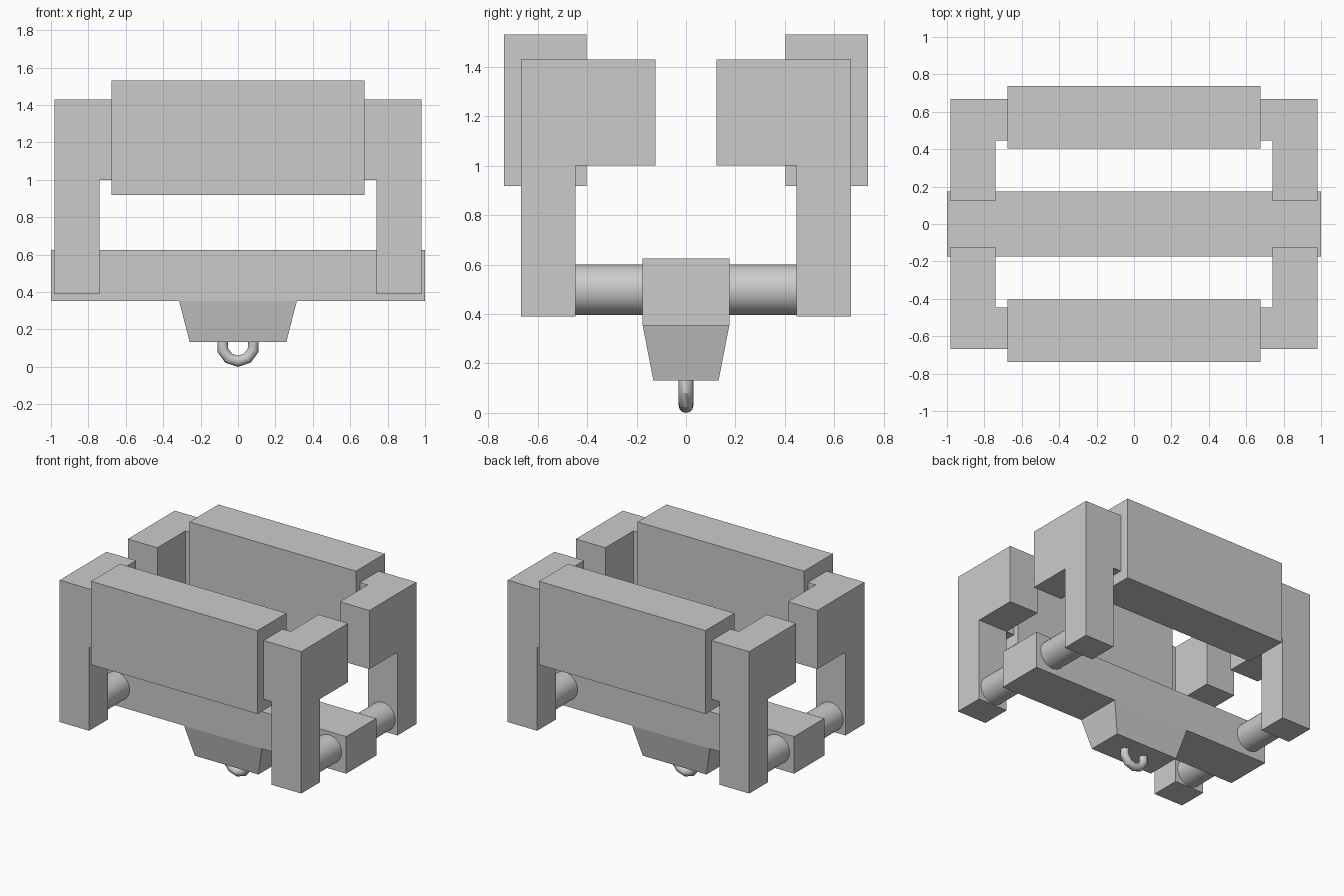
import bpy, bmesh
from math import radians

if "Cube" in bpy.data.objects:
    bpy.data.objects.remove(bpy.data.objects["Cube"])


def mesh_object(name, bm, mirror=(False, False)):
    bmesh.ops.recalc_face_normals(bm, faces=bm.faces)
    me = bpy.data.meshes.new(name)
    bm.to_mesh(me)
    bm.free()
    ob = bpy.data.objects.new(name, me)
    bpy.context.collection.objects.link(ob)
    if any(mirror):
        mod = ob.modifiers.new("Mirror", 'MIRROR')
        mod.use_axis = (mirror[0], mirror[1], False)
        mod.use_mirror_merge = False
    return ob


def box(bm, lo, hi):
    verts = bmesh.ops.create_cube(bm, size=1)["verts"]
    for v in verts:
        for i in range(3):
            v.co[i] = hi[i] if v.co[i] > 0 else lo[i]
    return verts


def pull_down(bm, faces, z):
    """Extrude faces straight down to height z and return the new bottom faces."""
    geom = bmesh.ops.extrude_face_region(bm, geom=faces, use_keep_orig=True)["geom"]
    for v in geom:
        if isinstance(v, bmesh.types.BMVert):
            v.co.z = z
    return [f for f in geom if isinstance(f, bmesh.types.BMFace)]


# central beam
bm = bmesh.new()
box(bm, (-1, -0.175, 0.353), (1, 0.175, 0.625))
mesh_object("central_beam", bm)

# tapered block under the beam
bm = bmesh.new()
for v in box(bm, (-0.315, -0.175, 0.132), (0.315, 0.175, 0.353)):
    if v.co.z < 0.2:
        v.co.x *= 0.258 / 0.315
        v.co.y *= 0.132 / 0.175
mesh_object("tapered_block", bm)

# side panels
bm = bmesh.new()
box(bm, (-0.675, 0.403, 0.918), (0.675, 0.737, 1.53))
mesh_object("side_panels", bm, (False, True))

# corner posts: L-shaped head (inward arm and panel tab), with the leg pulled down
bm = bmesh.new()
cells = [(0.74, 0.123, 0.98, 0.447), (0.74, 0.447, 0.98, 0.667), (0.675, 0.447, 0.74, 0.667)]
top = [bm.faces.new([bm.verts.new((x, y, 1.43)) for x, y in
                     ((x0, y0), (x1, y0), (x1, y1), (x0, y1))])
       for x0, y0, x1, y1 in cells]
bmesh.ops.remove_doubles(bm, verts=bm.verts, dist=0.001)
bottom = pull_down(bm, list(bm.faces), 1.0)
leg = [f for f in bottom if f.calc_center_median().x > 0.8 and f.calc_center_median().y > 0.5]
pull_down(bm, leg, 0.39)
# drop the hidden face between head and leg
inner = [f for f in bm.faces if abs(f.calc_center_median().z - 1.0) < 1e-4
         and f.calc_center_median().x > 0.8 and f.calc_center_median().y > 0.5
         and abs(f.normal.z) > 0.9]
bmesh.ops.delete(bm, geom=inner, context='FACES_ONLY')
mesh_object("corner_posts", bm, (True, True))

# axles joining the posts through the beam
for side, x in (("left", -0.86), ("right", 0.86)):
    bpy.ops.mesh.primitive_cylinder_add(vertices=32, radius=0.103, depth=0.9,
                                        location=(x, 0, 0.498),
                                        rotation=(radians(90), 0, 0))
    bpy.context.object.name = side + "_axle"
    bpy.ops.object.shade_smooth_by_angle(angle=radians(30))

# hanging ring
bpy.ops.mesh.primitive_torus_add(major_segments=10, minor_segments=12,
                                 major_radius=0.085, minor_radius=0.03,
                                 location=(0, 0, 0.115),
                                 rotation=(radians(90), radians(18), 0))
bpy.context.object.name = "hanging_ring"
bpy.ops.object.shade_smooth_by_angle(angle=radians(32))
